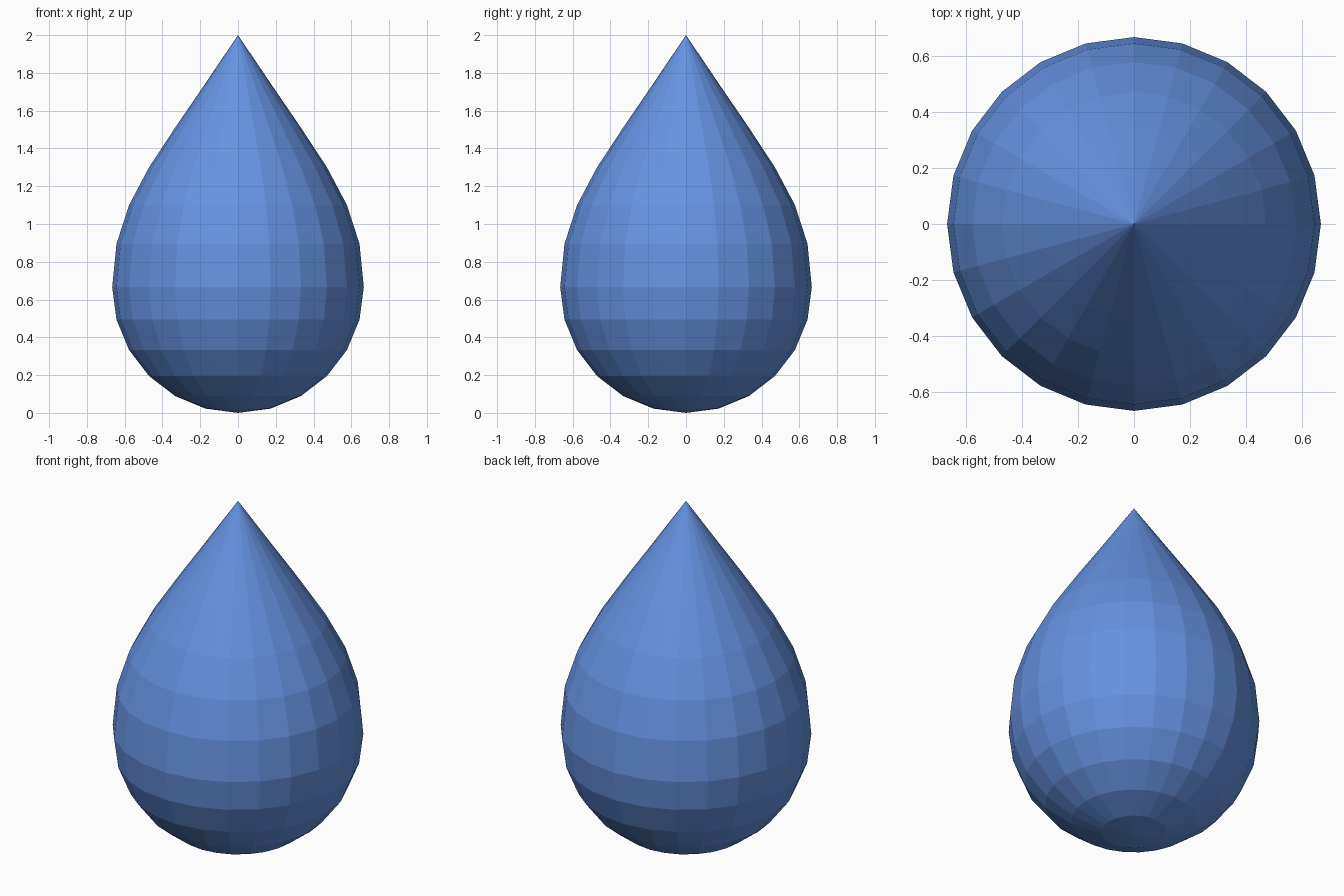
import bpy, bmesh
from math import sin, cos, radians, pi

if "Cube" in bpy.data.objects:
    bpy.data.objects.remove(bpy.data.objects["Cube"])

SEG = 24
R = 0.666

# Profile: spherical lower half, stretched upper half ending in a point
radii = [R * sin(radians(a)) for a in range(15, 91, 15)]
lower = [(r, R - R * cos(radians(a))) for r, a in zip(radii, range(15, 91, 15))]
upper = list(zip(reversed(radii[:-1]), (0.895, 1.10, 1.30, 1.51, 1.745)))

# Drop body: rings of 24 sides closed by a fan at each pole
bm = bmesh.new()
rings = [[bm.verts.new((r * cos(2 * pi * i / SEG), r * sin(2 * pi * i / SEG), z))
          for i in range(SEG)] for r, z in lower + upper]
bottom, tip = bm.verts.new((0, 0, 0)), bm.verts.new((0, 0, 2))
for i in range(SEG):
    j = (i + 1) % SEG
    for a, b in zip(rings, rings[1:]):
        bm.faces.new((a[i], a[j], b[j], b[i]))
    bm.faces.new((bottom, rings[0][j], rings[0][i]))
    bm.faces.new((tip, rings[-1][i], rings[-1][j]))
mesh = bpy.data.meshes.new("drop")
bm.to_mesh(mesh)
bm.free()
drop = bpy.data.objects.new("drop", mesh)
bpy.context.collection.objects.link(drop)

# Blue colour
blue = bpy.data.materials.new("blue")
blue.diffuse_color = (0.13, 0.29, 0.75, 1)
blue.use_nodes = True
blue.node_tree.nodes["Principled BSDF"].inputs["Base Color"].default_value = blue.diffuse_color
mesh.materials.append(blue)
